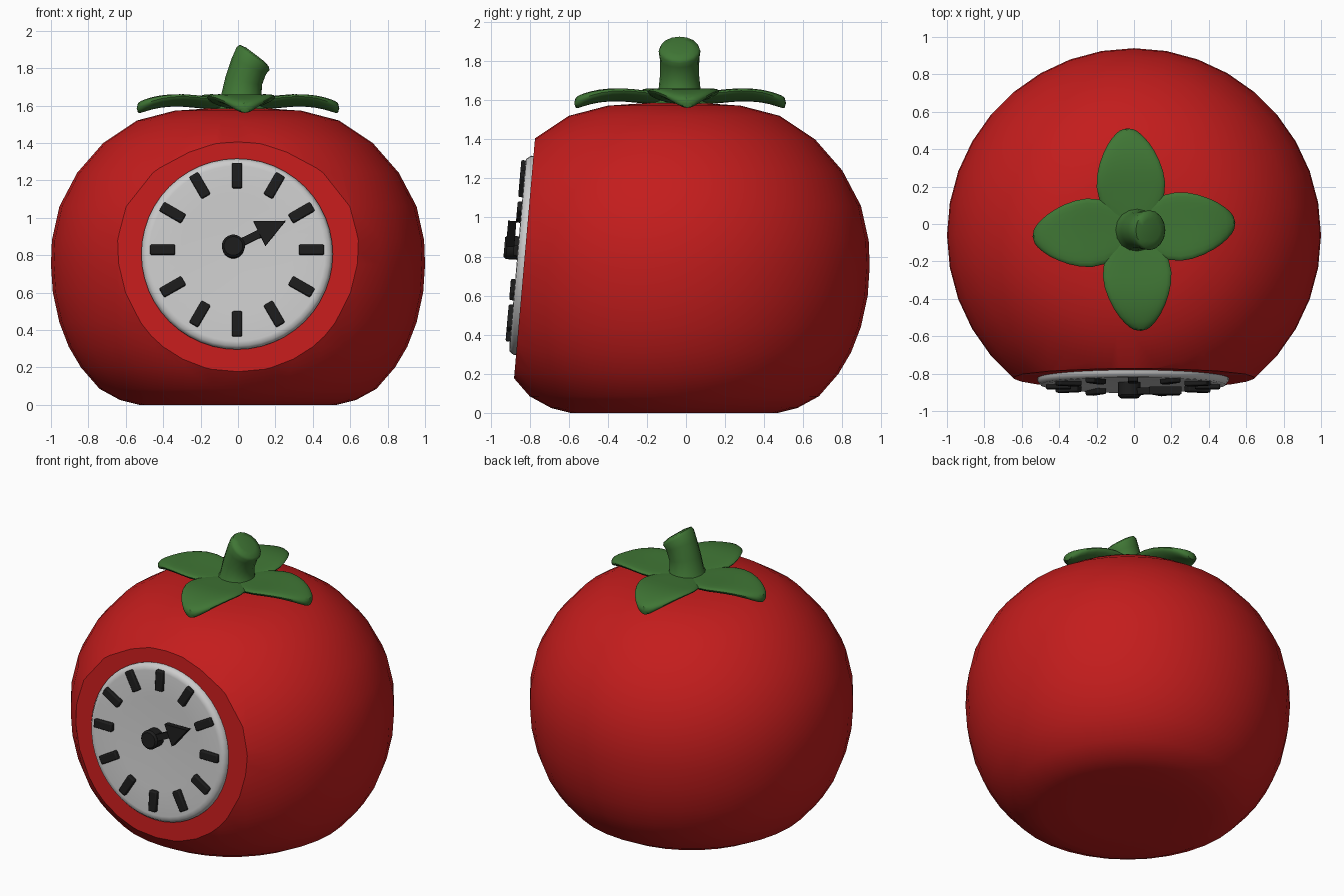
import bpy, bmesh, math
from mathutils import Matrix, Vector

if "Cube" in bpy.data.objects:
    bpy.data.objects.remove(bpy.data.objects["Cube"])


def material(name, rgb):
    m = bpy.data.materials.new(name)
    m.diffuse_color = (*rgb, 1)
    m.use_nodes = True
    m.node_tree.nodes["Principled BSDF"].inputs["Base Color"].default_value = m.diffuse_color
    return m


RED = material("red", (0.55, 0.012, 0.012))
GREEN = material("green", (0.05, 0.18, 0.035))
BLACK = material("black", (0.012, 0.012, 0.012))
WHITE = material("white", (0.75, 0.75, 0.75))


def finish(bm, name, mat, angle=40, subsurf=0, bevel=0):
    bmesh.ops.recalc_face_normals(bm, faces=bm.faces)
    me = bpy.data.meshes.new(name)
    bm.to_mesh(me)
    bm.free()
    ob = bpy.data.objects.new(name, me)
    bpy.context.collection.objects.link(ob)
    me.materials.append(mat)
    if bevel:
        b = ob.modifiers.new("bevel", 'BEVEL')
        b.width, b.segments = bevel, 2
    if subsurf:
        ob.modifiers.new("subsurf", 'SUBSURF').levels = subsurf
    bpy.ops.object.select_all(action='DESELECT')
    ob.select_set(True)
    bpy.context.view_layer.objects.active = ob
    bpy.ops.object.shade_smooth_by_angle(angle=math.radians(angle))
    return ob


def loft(bm, rings):
    """Skin a list of point rings and cap both ends."""
    vs = [[bm.verts.new(p) for p in ring] for ring in rings]
    n = len(vs[0])
    for a, b in zip(vs, vs[1:]):
        for i in range(n):
            j = (i + 1) % n
            bm.faces.new((a[i], a[j], b[j], b[i]))
    bm.faces.new(vs[0])
    bm.faces.new(vs[-1])


def circle(r, z, n):
    return [Vector((r * math.cos(2 * math.pi * i / n), r * math.sin(2 * math.pi * i / n), z))
            for i in range(n)]


# Dial frame: local z points out of the front, tilted slightly upwards
DIAL = Matrix.Translation((-0.005, -0.825, 0.805)) @ Matrix.Rotation(math.radians(85), 4, 'X')

# Tomato body: lathed profile with the front sliced flat
profile = [(0.3, 0), (0.53, 0), (0.63, 0.025), (0.74, 0.085), (0.84, 0.2), (0.905, 0.31),
           (0.955, 0.44), (0.99, 0.6), (1.0, 0.75), (0.995, 0.88), (0.955, 1.06), (0.86, 1.24),
           (0.72, 1.4), (0.54, 1.52), (0.34, 1.572), (0.15, 1.585)]
bm = bmesh.new()
loft(bm, [[p + Vector((0, -0.06, 0)) for p in circle(r, z, 36)] for r, z in profile])
cut = bmesh.ops.bisect_plane(bm, geom=bm.verts[:] + bm.edges[:] + bm.faces[:],
                             plane_co=DIAL.translation, plane_no=DIAL.col[2].to_3d(), clear_outer=True)
edges = [e for e in cut['geom_cut'] if isinstance(e, bmesh.types.BMEdge)]
bmesh.ops.contextual_create(bm, geom=edges)
finish(bm, "tomato_body", RED, 35)

# Dial plate
bm = bmesh.new()
loft(bm, [circle(r, z, 48) for r, z in
          [(0.51, -0.04), (0.512, 0.012), (0.495, 0.035), (0.47, 0.038), (0.3, 0.03), (0.03, 0.025)]])
bm.transform(DIAL)
finish(bm, "dial_plate", WHITE, 50)


def box(bm, size, centre, spin=0.0):
    m = Matrix.Rotation(spin, 4, 'Z') @ Matrix.Translation(centre) @ Matrix.Diagonal((*size, 1))
    bmesh.ops.create_cube(bm, size=1, matrix=m)


# Twelve hour marks
bm = bmesh.new()
for i in range(12):
    box(bm, (0.135, 0.055, 0.05), (0.398, 0, 0.035), i * math.pi / 6)
bm.transform(DIAL @ Matrix.Translation((0, 0.02, 0)))
finish(bm, "hour_marks", BLACK, 40, bevel=0.008)

# Hour hand: hub, shaft and arrow head
bm = bmesh.new()
box(bm, (0.19, 0.042, 0.035), (0.09, 0, 0.075))
loft(bm, [circle(r, z, 20) for r, z in [(0.06, 0.02), (0.062, 0.095), (0.05, 0.108)]])
head = [(0.155, 0.073), (0.155, -0.073), (0.31, 0)]
loft(bm, [[Vector((x, y, z)) for x, y in head] for z in (0.058, 0.1)])
bm.transform(DIAL @ Matrix.Translation((-0.02, 0.035, 0)) @ Matrix.Rotation(math.radians(26), 4, 'Z'))
finish(bm, "hour_hand", BLACK, 40)

# Leaves: four cupped lobes around the stem (reach, half width, height)
stations = [(0.0, 0.1, 1.605), (0.18, 0.19, 1.61), (0.3, 0.185, 1.628), (0.42, 0.14, 1.622),
            (0.5, 0.085, 1.6), (0.545, 0.03, 1.582)]
bm = bmesh.new()
for k in range(4):
    turn = Matrix.Translation((0, -0.03, 0)) @ Matrix.Rotation(math.radians(4 + 90 * k), 4, 'Z')
    rings = []
    for reach, w, z in stations:
        ring = []
        for i in range(12):
            a = 2 * math.pi * i / 12
            u = math.cos(a)
            ring.append(turn @ Vector((reach, w * 1.04 * u, z + 0.034 * math.sin(a) + 0.15 * w * u * u)))
        rings.append(ring)
    loft(bm, rings)
finish(bm, "leaves", GREEN, 60, subsurf=1)

# Stem: leaning tube with a slanted top (x, z, radius, tilt)
bm = bmesh.new()
rings = []
for x, z, r, tilt in [(0.015, 1.58, 0.15, 0), (0.018, 1.65, 0.108, 3), (0.03, 1.73, 0.1, 12),
                      (0.058, 1.81, 0.101, 25), (0.08, 1.85, 0.107, 35), (0.088, 1.866, 0.098, 37),
                      (0.092, 1.873, 0.06, 37)]:
    m = Matrix.Translation((x, -0.033, z)) @ Matrix.Rotation(math.radians(tilt), 4, 'Y')
    rings.append([m @ p for p in circle(r, 0, 16)])
loft(bm, rings)
finish(bm, "stem", GREEN, 60)
